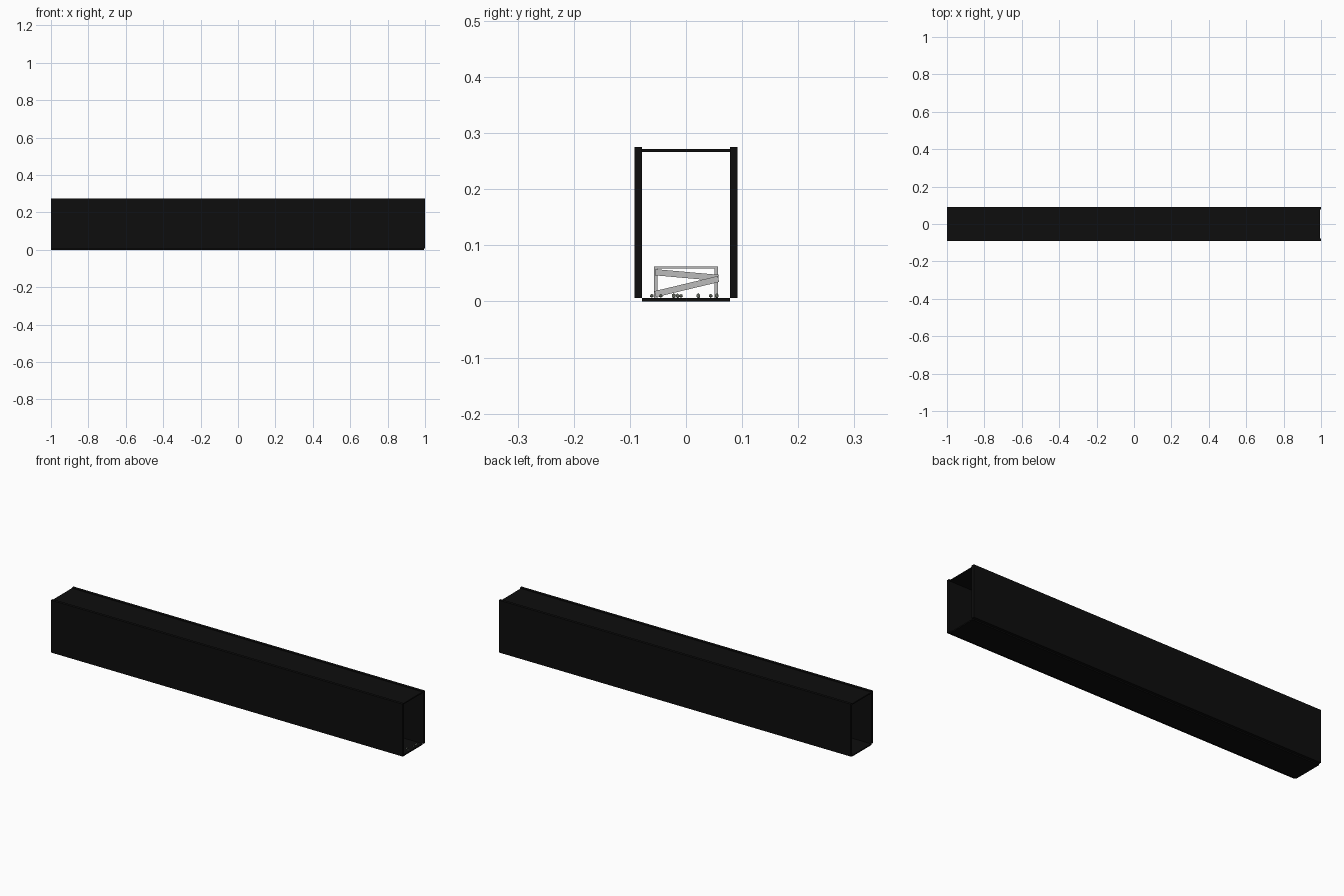
import bpy
import math
import random

random.seed(4)
if "Cube" in bpy.data.objects:
    bpy.data.objects.remove(bpy.data.objects["Cube"], do_unlink=True)


def material(name, rgb):
    m = bpy.data.materials.new(name)
    m.use_nodes = True
    m.diffuse_color = (*rgb, 1)
    m.node_tree.nodes["Principled BSDF"].inputs["Base Color"].default_value = (*rgb, 1)
    return m


black = material("near black", (0.004, 0.004, 0.004))
grey = material("light grey", (0.5, 0.5, 0.5))
stone = material("grey green", (0.36, 0.4, 0.33))


def box(name, x, y, z, mat):
    """Box given by its (low, high) extent along each axis."""
    bpy.ops.mesh.primitive_cube_add(size=1, location=[sum(a) / 2 for a in (x, y, z)])
    ob = bpy.context.object
    ob.name = name
    ob.scale = [a[1] - a[0] for a in (x, y, z)]
    ob.data.materials.append(mat)
    return ob


def board(name, x, start, end, width, thickness):
    """Flat board between two (y, z) points, standing across the corridor."""
    dy, dz = end[0] - start[0], end[1] - start[1]
    half = math.hypot(dy, dz) / 2
    ob = box(name, (-thickness / 2, thickness / 2), (-half, half),
             (-width / 2, width / 2), grey)
    ob.location = (x, (start[0] + end[0]) / 2, (start[1] + end[1]) / 2)
    ob.rotation_euler.x = math.atan2(dz, dy)


# Corridor shell, open at both ends
inner, outer, short_end = 0.078, 0.092, 0.995
box("left_side_wall", (-1, 1), (inner, outer), (0.006, 0.275), black)
box("front_side_wall", (-1, 1), (-outer, -inner), (0.006, 0.275), black)
box("floor", (-1, short_end), (-inner, inner), (0, 0.006), black)
box("ceiling", (-1, short_end), (-inner, inner), (0.266, 0.272), black)

# Barricade: two posts, a thin top rail and two slanted boards
for side in (-1, 1):
    box("barricade_post", (-0.003, 0.003),
        (side * 0.054 - 0.003, side * 0.054 + 0.003), (0.006, 0.062), grey)
box("barricade_rail", (-0.003, 0.003), (-0.057, 0.057), (0.059, 0.062), grey)
board("upper_board", 0.005, (-0.055, 0.052), (0.058, 0.042), 0.011, 0.004)
board("lower_board", 0.009, (-0.055, 0.013), (0.058, 0.040), 0.011, 0.004)

# Rubble on the floor near the open end
for y in (-0.061, -0.045, -0.022, -0.015, -0.009, 0.022, 0.044, 0.055):
    bpy.ops.mesh.primitive_ico_sphere_add(
        subdivisions=1, radius=0.004,
        location=(random.uniform(0.965, 0.985), y, 0.01))
    chip = bpy.context.object
    chip.name = "rubble_chip"
    chip.scale = (1, 0.9, random.uniform(0.8, 1.3))
    chip.rotation_euler.z = random.uniform(0, math.pi)
    chip.data.materials.append(stone)
